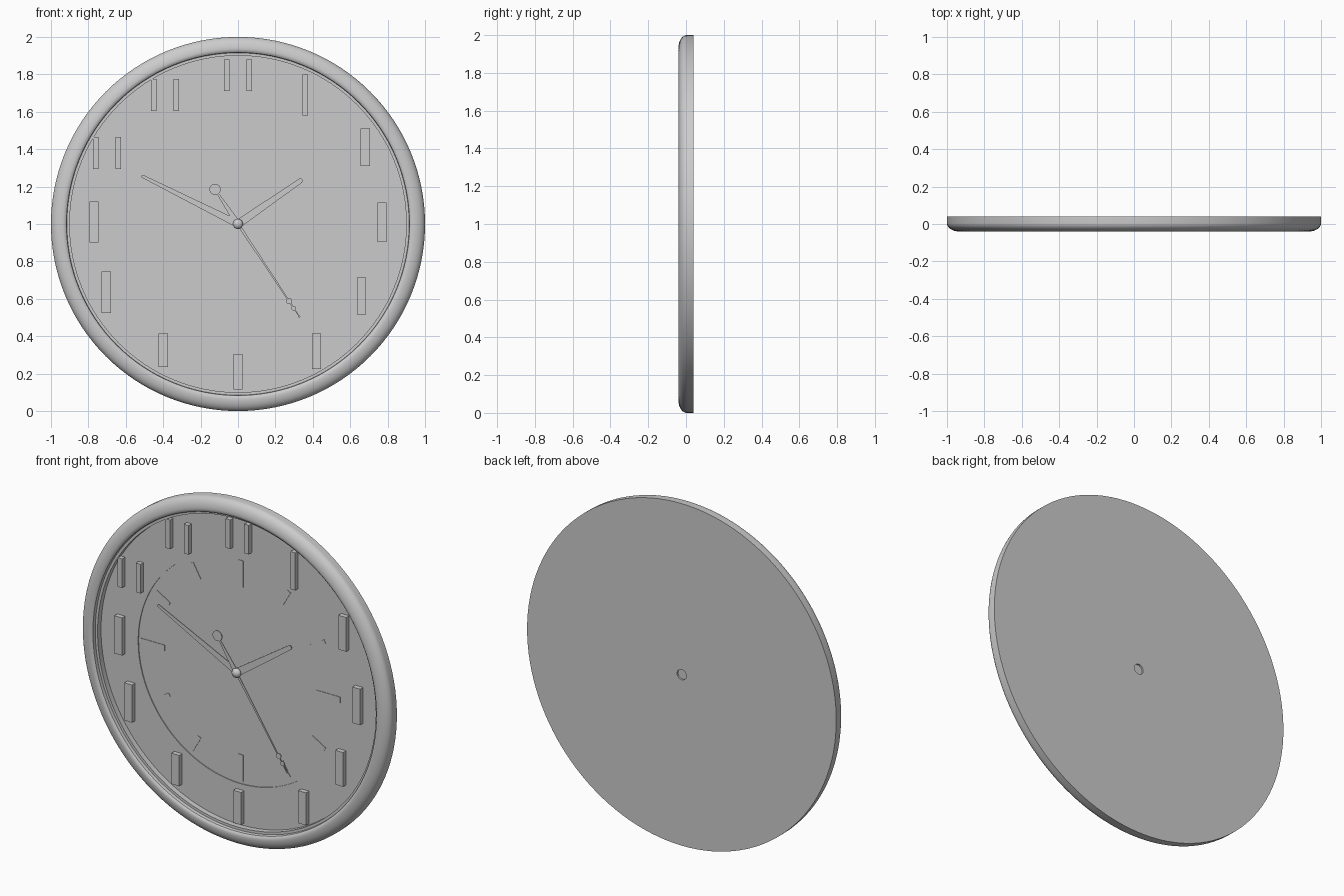
import bpy, bmesh
from math import sin, cos, pi, radians, atan2, hypot

if "Cube" in bpy.data.objects:
    bpy.data.objects.remove(bpy.data.objects["Cube"])

CZ = 1.0  # height of the clock centre


def finish(name, bm, smooth=False):
    bmesh.ops.remove_doubles(bm, verts=bm.verts, dist=1e-5)
    bmesh.ops.recalc_face_normals(bm, faces=bm.faces)
    me = bpy.data.meshes.new(name)
    bm.to_mesh(me)
    bm.free()
    ob = bpy.data.objects.new(name, me)
    bpy.context.collection.objects.link(ob)
    if smooth:
        bpy.ops.object.select_all(action='DESELECT')
        ob.select_set(True)
        bpy.context.view_layer.objects.active = ob
        bpy.ops.object.shade_smooth_by_angle(angle=radians(35))
    return ob


def lathe(name, profile, steps=128):
    """Revolve (radius, y) points around the clock axis."""
    bm = bmesh.new()
    vs = [bm.verts.new((r, y, CZ)) for r, y in profile]
    es = [bm.edges.new(p) for p in zip(vs, vs[1:])]
    bmesh.ops.spin(bm, geom=vs + es, cent=(0, 0, CZ), axis=(0, 1, 0),
                   angle=2 * pi, steps=steps, use_merge=True)
    return finish(name, bm, True)


def add_prism(bm, outline, y0, y1):
    """Extrude an (x, z) outline from y0 to y1."""
    a = [bm.verts.new((x, y0, z)) for x, z in outline]
    b = [bm.verts.new((x, y1, z)) for x, z in outline]
    n = len(a)
    bm.faces.new(a)
    bm.faces.new(b[::-1])
    for i in range(n):
        j = (i + 1) % n
        bm.faces.new((a[i], a[j], b[j], b[i]))


def taper(ang, r0, r1, w0, w1):
    """Tapered strip along a direction from the centre."""
    dx, dz = cos(ang), sin(ang)
    pts = [(r0, -w0), (r1, -w1), (r1 + w1 * 0.8, -w1 * 0.5),
           (r1 + w1 * 0.8, w1 * 0.5), (r1, w1), (r0, w0)]
    return [(r * dx - w * dz, CZ + r * dz + w * dx) for r, w in pts]


def box(x, z, w, h):
    return [(x - w / 2, z - h / 2), (x + w / 2, z - h / 2),
            (x + w / 2, z + h / 2), (x - w / 2, z + h / 2)]


def disc(x, z, r, n=24):
    return [(x + r * cos(2 * pi * i / n), z + r * sin(2 * pi * i / n)) for i in range(n)]


# case: back with blind hole, rounded bezel, inner ledge, recessed dial
arc = [(0.935 + 0.065 * cos(i * pi / 20), 0.005 - 0.045 * sin(i * pi / 20)) for i in range(11)]
lathe("clock_case", [(0, 0.03), (0.03, 0.03), (0.03, 0.04), (1, 0.04)] + arc +
      [(0.925, -0.038), (0.917, -0.031), (0.915, -0.012), (0.9, -0.012), (0.9, 0.02),
       (0.66, 0.02), (0.66, 0.025), (0, 0.025)])

# thin hour ticks on the dial centre, longer at the quarters
bm = bmesh.new()
for i in range(12):
    a = i * pi / 6
    r0, r1, w = (0.49, 0.645, 0.017) if i % 3 == 0 else (0.53, 0.63, 0.011)
    strip = taper(a, r0, r1, w, w)
    add_prism(bm, [strip[0], strip[1], strip[4], strip[5]], 0.026, 0.022)
finish("hour_ticks", bm)

# plain raised hour markers: (x, z, bar height, bar width, bar count)
markers = [(0, 1.795, 0.17, 0.03, 2), (0.36, 1.69, 0.22, 0.03, 1), (0.68, 1.41, 0.2, 0.05, 1),
           (0.77, 1.01, 0.21, 0.05, 1), (0.66, 0.615, 0.2, 0.05, 1), (0.42, 0.32, 0.19, 0.05, 1),
           (0, 0.21, 0.19, 0.05, 1), (-0.4, 0.325, 0.18, 0.05, 1), (-0.705, 0.635, 0.22, 0.05, 1),
           (-0.77, 1.01, 0.22, 0.05, 1), (-0.7, 1.38, 0.17, 0.03, 2), (-0.39, 1.69, 0.17, 0.03, 2)]
bm = bmesh.new()
for x, z, h, w, n in markers:
    for k in range(n):
        add_prism(bm, box(x + (k - (n - 1) / 2) * 0.12, z, w, h), 0.021, -0.008)
finish("hour_markers", bm)

# hour and minute hands
for name, x, z, w0, w1, y in (("hour_hand", 0.335, 0.232, 0.022, 0.013, 0.004),
                              ("minute_hand", -0.51, 0.255, 0.02, 0.008, -0.004)):
    bm = bmesh.new()
    add_prism(bm, taper(atan2(z, x), 0, hypot(x, z), w0, w1), y, y - 0.005)
    finish(name, bm)

# second hand with round counterweight and small beads
sx, sz = 0.328, -0.495
ang, length = atan2(sz, sx), hypot(sx, sz)
bm = bmesh.new()
add_prism(bm, taper(ang, 0, length, 0.007, 0.003), -0.012, -0.016)
add_prism(bm, taper(ang + pi, 0, 0.2, 0.016, 0.005), -0.012, -0.016)
for r, rad in ((-0.222, 0.03), (0.495, 0.016), (0.54, 0.013), (0.592, 0.006)):
    add_prism(bm, disc(r * cos(ang), CZ + r * sin(ang), rad), -0.011, -0.017)
finish("second_hand", bm, True)

# centre shaft and domed cap
dome = [(0.027 * cos(i * pi / 16), -0.014 - 0.022 * sin(i * pi / 16)) for i in range(9)]
lathe("centre_cap", [(0, 0.026), (0.015, 0.026), (0.015, -0.01), (0.027, -0.01)] + dome, 32)
